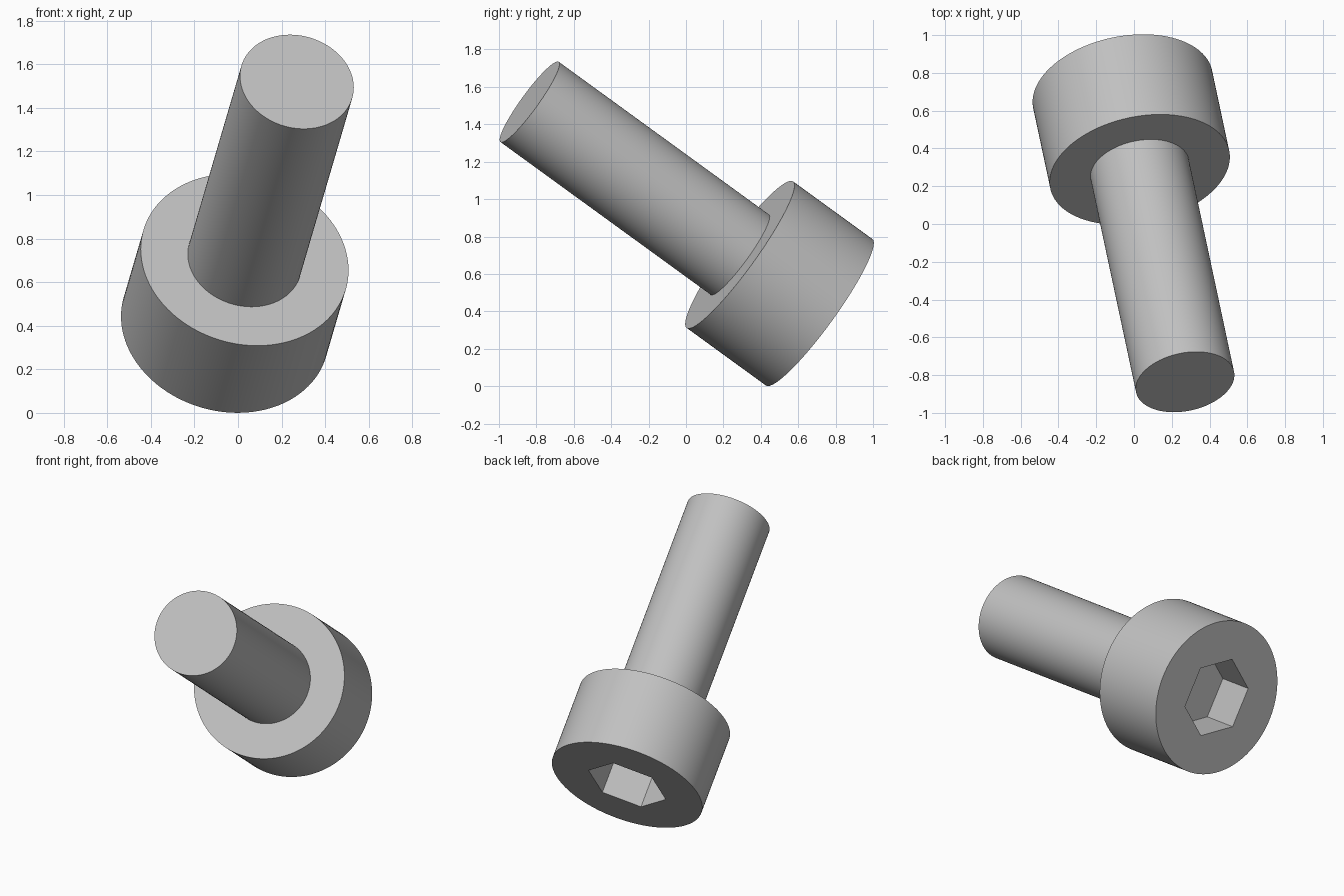
import bpy, bmesh
from mathutils import Matrix, Vector

if "Cube" in bpy.data.objects:
    bpy.data.objects.remove(bpy.data.objects["Cube"])

# Bolt dimensions, measured along its axis from the socket face
HEAD_RADIUS, HEAD_HEIGHT = 0.484, 0.532
SHAFT_RADIUS, TOTAL_LENGTH = 0.265, 1.942
SOCKET_RADIUS, SOCKET_DEPTH = 0.2515, 0.24

# Tilted frame: local z runs along the bolt, local y points at a socket corner
axis = Vector((0.17, -0.797, 0.579)).normalized()
corner = axis.cross(Vector((1, 0, 0))).normalized()
side = corner.cross(axis)
frame = Matrix((side, corner, axis)).transposed().to_4x4()
frame.translation = (-0.06, 0.712, 0.395)

steel = bpy.data.materials.new("grey steel")
steel.use_nodes = True
colour = (0.53, 0.53, 0.53, 1)
steel.diffuse_color = colour
steel.node_tree.nodes["Principled BSDF"].inputs["Base Color"].default_value = colour


def prism(name, radius, low, high, sides, smooth=True):
    """Capped cylinder between two heights on the bolt axis."""
    bm = bmesh.new()
    bmesh.ops.create_cone(bm, cap_ends=True, segments=sides, radius1=radius,
                          radius2=radius, depth=high - low,
                          matrix=Matrix.Translation((0, 0, (low + high) / 2)))
    for face in bm.faces:
        face.smooth = smooth and abs(face.normal.z) < 0.5
    mesh = bpy.data.meshes.new(name)
    bm.to_mesh(mesh)
    bm.free()
    mesh.materials.append(steel)
    obj = bpy.data.objects.new(name, mesh)
    bpy.context.collection.objects.link(obj)
    obj.matrix_world = frame
    return obj


# Main parts
head = prism("bolt_head", HEAD_RADIUS, 0, HEAD_HEIGHT, 128)
shaft = prism("bolt_shaft", SHAFT_RADIUS, HEAD_HEIGHT - 0.05, TOTAL_LENGTH, 128)

# Hexagonal key socket cut into the head
cutter = prism("socket_cutter", SOCKET_RADIUS, -0.1, SOCKET_DEPTH, 6, smooth=False)
cutter.hide_render = True
cutter.hide_viewport = True
cut = head.modifiers.new("key_socket", "BOOLEAN")
cut.operation = "DIFFERENCE"
cut.solver = "EXACT"
cut.object = cutter
